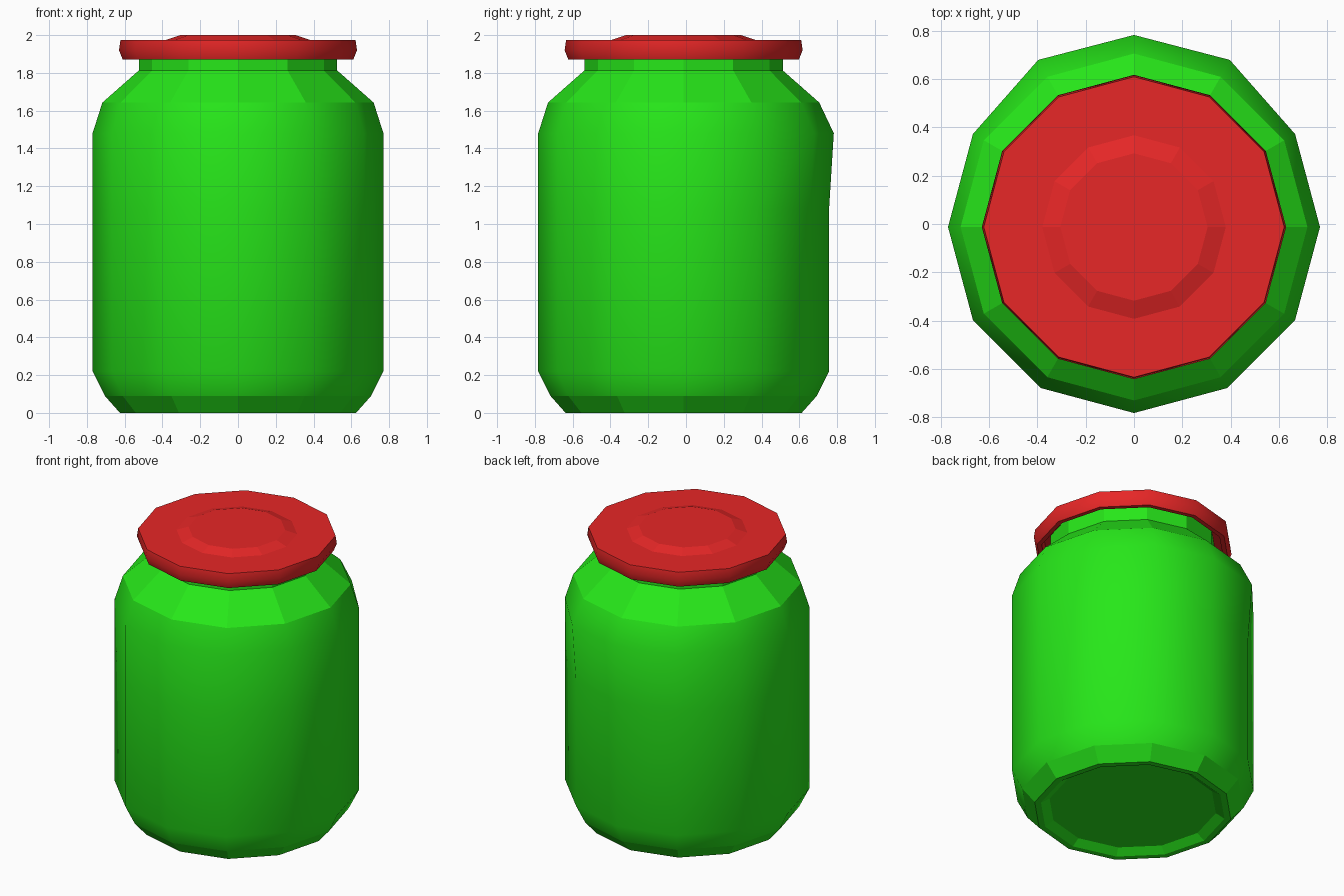
import bpy, bmesh
from math import cos, sin, tau

if "Cube" in bpy.data.objects:
    bpy.data.objects.remove(bpy.data.objects["Cube"])

SIDES = 12
CENTRE_Y = -0.0125


def material(name, color):
    mat = bpy.data.materials.new(name)
    mat.diffuse_color = color
    mat.use_nodes = True
    mat.node_tree.nodes["Principled BSDF"].inputs["Base Color"].default_value = mat.diffuse_color
    return mat


def lathe(name, profile, smooth_bands, mat, tweak=None):
    """Revolve (radius, z) points into a closed 12-sided solid, smooth only on the chosen bands."""
    bm = bmesh.new()
    rings = []
    for r, z in profile:
        rings.append([bm.verts.new((r * cos(tau * i / SIDES),
                                    CENTRE_Y + r * sin(tau * i / SIDES), z))
                      for i in range(SIDES)])
    for band, (low, high) in enumerate(zip(rings, rings[1:])):
        for i in range(SIDES):
            j = (i + 1) % SIDES
            face = bm.faces.new((low[i], low[j], high[j], high[i]))
            face.smooth = band in smooth_bands
    bm.faces.new(rings[0][::-1])
    bm.faces.new(rings[-1])
    if tweak:
        tweak(rings)
    bmesh.ops.recalc_face_normals(bm, faces=bm.faces[:])
    mesh = bpy.data.meshes.new(name)
    bm.to_mesh(mesh)
    bm.free()
    mesh.materials.append(mat)
    obj = bpy.data.objects.new(name, mesh)
    bpy.context.collection.objects.link(obj)
    return obj


green = material("green_glass", (0.02, 0.8, 0.01, 1))
red = material("red_lid", (0.8, 0.02, 0.02, 1))

# Jar: recessed base, foot, straight wall, shoulder and neck
jar_profile = [(0.53, 0.035), (0.585, 0.0), (0.625, 0.0), (0.705, 0.09),
               (0.77, 0.22), (0.77, 1.08), (0.77, 1.48), (0.718, 1.643),
               (0.525, 1.813), (0.525, 1.94)]


def bulge_back(rings):
    # The upper back of the wall leans slightly outwards
    for i in (2, 3, 4):
        rings[6][i].co.y += 0.025
        rings[6][i].co.x *= 1.03


lathe("jar_body", jar_profile, {3, 4, 5, 6}, green, bulge_back)

# Lid: hollow underside, rounded skirt and a raised disc on top
lid_profile = [(0.57, 1.945), (0.58, 1.87), (0.61, 1.87), (0.63, 1.92),
               (0.622, 1.975), (0.38, 1.975), (0.305, 2.0)]
lathe("lid", lid_profile, {2, 3}, red)
